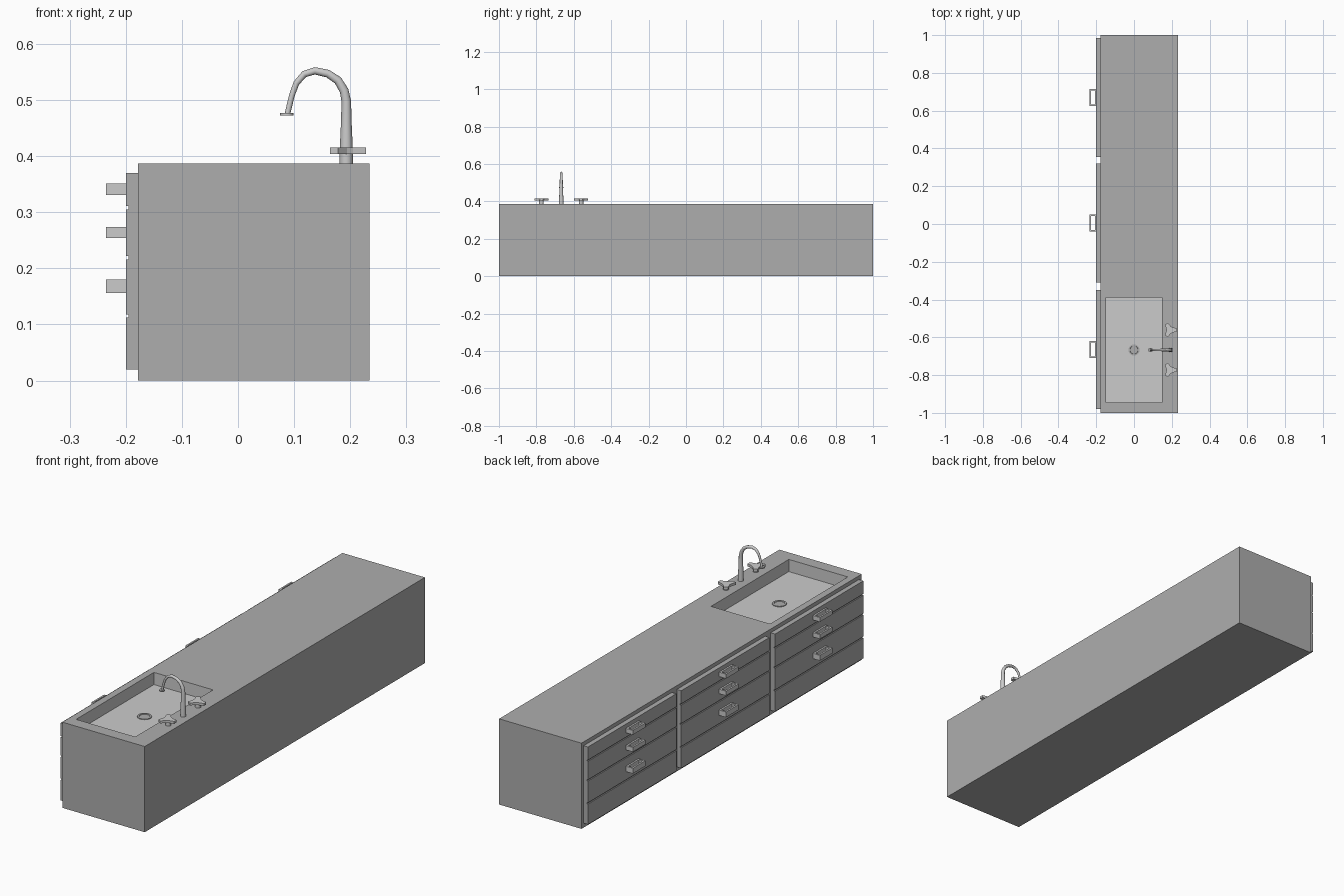
import bpy, bmesh, math
from mathutils import Vector

if "Cube" in bpy.data.objects:
    bpy.data.objects.remove(bpy.data.objects["Cube"])

TOP = 0.387
SINK_Y = -0.667


def material(name, value):
    m = bpy.data.materials.new(name)
    m.diffuse_color = (value, value, value, 1)
    m.use_nodes = True
    m.node_tree.nodes["Principled BSDF"].inputs["Base Color"].default_value = m.diffuse_color
    return m


DARK = material("dark_grey", 0.42)
LIGHT = material("light_grey", 0.8)


def finish(bm, name, mat=LIGHT):
    bmesh.ops.recalc_face_normals(bm, faces=bm.faces)
    me = bpy.data.meshes.new(name)
    bm.to_mesh(me)
    bm.free()
    me.materials.append(mat)
    ob = bpy.data.objects.new(name, me)
    bpy.context.collection.objects.link(ob)
    return ob


def prism_bm(points, direction):
    """Closed prism: planar outline swept along a direction."""
    bm = bmesh.new()
    face = bm.faces.new([bm.verts.new(p) for p in points])
    ext = bmesh.ops.extrude_face_region(bm, geom=[face], use_keep_orig=True)
    moved = [g for g in ext["geom"] if isinstance(g, bmesh.types.BMVert)]
    bmesh.ops.translate(bm, verts=moved, vec=direction)
    bmesh.ops.recalc_face_normals(bm, faces=bm.faces)
    return bm


def rect(x0, x1, y0, y1, z):
    return [(x0, y0, z), (x1, y0, z), (x1, y1, z), (x0, y1, z)]


def smooth(ob):
    bpy.ops.object.select_all(action='DESELECT')
    bpy.context.view_layer.objects.active = ob
    ob.select_set(True)
    bpy.ops.object.shade_smooth_by_angle(angle=math.radians(35))


def disc(name, x, y, z0, z1, r, n=16, mat=LIGHT):
    pts = [(x + r * math.cos(2 * math.pi * i / n),
            y + r * math.sin(2 * math.pi * i / n), z0) for i in range(n)]
    ob = finish(prism_bm(pts, (0, 0, z1 - z0)), name, mat)
    smooth(ob)
    return ob


# cabinet body with recessed, lighter basin
bm = prism_bm(rect(-0.178, 0.234, -1, 1, 0), (0, 0, TOP))
top = max(bm.faces, key=lambda f: f.calc_center_median().z)
bmesh.ops.inset_region(bm, faces=[top], thickness=0.03)
mid = top.calc_center_median()
for v in top.verts:
    v.co.x = -0.147 if v.co.x < mid.x else 0.148
    v.co.y = -0.945 if v.co.y < mid.y else -0.39
ext = bmesh.ops.extrude_face_region(bm, geom=[top])
low = [g for g in ext["geom"] if isinstance(g, bmesh.types.BMVert)]
bmesh.ops.translate(bm, verts=low, vec=(0, 0, -0.055))
if top.is_valid:
    bm.faces.remove(top)
for v in low:
    for f in v.link_faces:
        f.material_index = 1
finish(bm, "cabinet_body", DARK).data.materials.append(LIGHT)

# drawer columns: grooved profile swept along y
for c, cy in enumerate((-0.665, 0.005, 0.67)):
    prof = [(-0.178, 0.02), (-0.2, 0.02)]
    for g in (0.115, 0.219, 0.308):
        prof += [(-0.2, g - 0.003), (-0.195, g - 0.003),
                 (-0.195, g + 0.003), (-0.2, g + 0.003)]
    prof += [(-0.2, 0.37), (-0.178, 0.37)]
    pts = [(x, cy - 0.315, z) for x, z in prof]
    finish(prism_bm(pts, (0, 0.63, 0)), f"drawer_front_{c}", DARK)

    # open rectangular pulls on the upper three drawers
    for r, (z0, z1) in enumerate(((0.156, 0.18), (0.254, 0.274), (0.331, 0.351))):
        bm = prism_bm(rect(-0.235, -0.2, cy - 0.045, cy + 0.045, z0), (0, 0, z1 - z0))
        caps = [f for f in bm.faces if abs(f.normal.z) > 0.9]
        bmesh.ops.inset_individual(bm, faces=caps, thickness=0.011)
        rims = [e for f in caps for e in f.edges]
        bmesh.ops.delete(bm, geom=caps, context='FACES_ONLY')
        bmesh.ops.bridge_loops(bm, edges=rims)
        finish(bm, f"drawer_handle_{c}_{r}")

# drain: flat ring with a sunken centre
bm = prism_bm([(0.03 * math.cos(math.pi * i / 12), SINK_Y + 0.03 * math.sin(math.pi * i / 12),
                TOP - 0.056) for i in range(24)], (0, 0, 0.004))
cap = max(bm.faces, key=lambda f: f.calc_center_median().z)
bmesh.ops.inset_region(bm, faces=[cap], thickness=0.008)
bmesh.ops.inset_region(bm, faces=[cap], thickness=0.001, depth=-0.002)
smooth(finish(bm, "drain", DARK))

# curved faucet: tapered tube along x/z path (x, z, radius)
path = [(0.193, 0.385, 0.012), (0.193, 0.415, 0.0115), (0.193, 0.46, 0.0095),
        (0.193, 0.498, 0.0085), (0.189, 0.517, 0.008), (0.178, 0.535, 0.0075),
        (0.160, 0.547, 0.007), (0.137, 0.552, 0.0065), (0.118, 0.546, 0.006),
        (0.104, 0.530, 0.0055), (0.096, 0.508, 0.005), (0.088, 0.475, 0.005)]
N = 12
bm = bmesh.new()
rings = []
for i, (x, z, r) in enumerate(path):
    a, b = path[max(i - 1, 0)], path[min(i + 1, len(path) - 1)]
    t = Vector((b[0] - a[0], 0, b[1] - a[1])).normalized()
    side = Vector((0, 1, 0))
    out = t.cross(side)
    rings.append([bm.verts.new(Vector((x, SINK_Y, z))
                  + r * math.cos(2 * math.pi * k / N) * out
                  + r * math.sin(2 * math.pi * k / N) * side) for k in range(N)])
for a, b in zip(rings, rings[1:]):
    for k in range(N):
        bm.faces.new((a[k], a[(k + 1) % N], b[(k + 1) % N], b[k]))
bm.faces.new(rings[0])
bm.faces.new(rings[-1])
smooth(finish(bm, "faucet_pipe"))
disc("faucet_tip", 0.087, SINK_Y, 0.472, 0.477, 0.012)

# three-armed taps on short stems
for i, y in enumerate((-0.773, -0.561)):
    disc(f"tap_stem_{i}", 0.193, y, TOP - 0.002, 0.406, 0.012, 12)
    pts = []
    for k in range(3):
        a = k * 2 * math.pi / 3
        for da, r in ((-0.22, 0.039), (0.22, 0.039), (0.75, 0.02), (1.34, 0.02)):
            pts.append((0.19 + r * math.cos(a + da), y + r * math.sin(a + da), 0.404))
    finish(prism_bm(pts, (0, 0, 0.011)), f"tap_handle_{i}")
